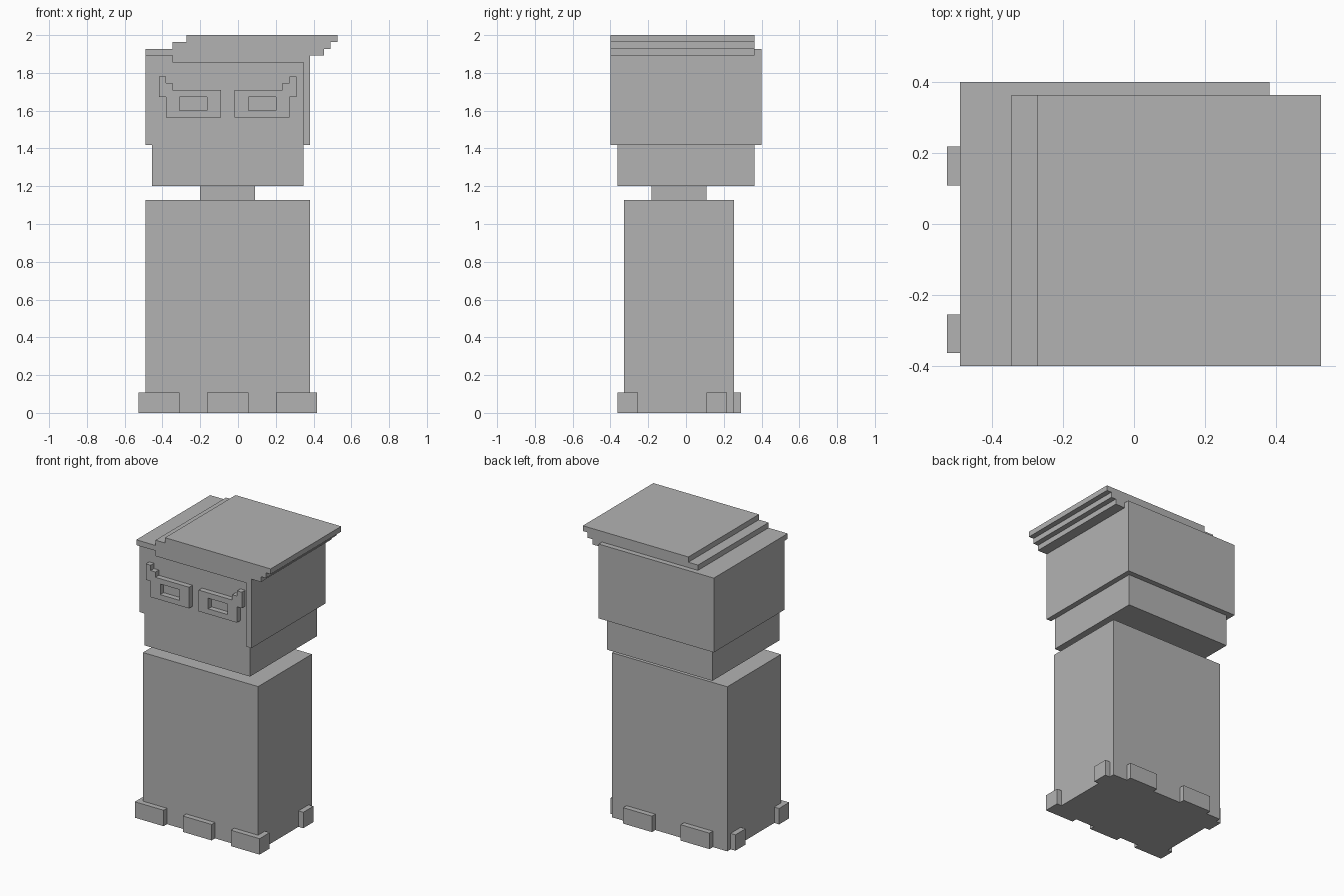
import bpy
import bmesh
from mathutils import Matrix, Vector

cube = bpy.data.objects.get("Cube")
if cube:
    bpy.data.objects.remove(cube, do_unlink=True)

U = 2 / 55  # one block unit; the model is 55 units tall

grey = bpy.data.materials.new("plain grey")
grey.use_nodes = True
colour = (0.45, 0.45, 0.45, 1)
grey.diffuse_color = colour
grey.node_tree.nodes["Principled BSDF"].inputs["Base Color"].default_value = colour


def blocks(name, *spans):
    """Make one object from boxes given as (x0, x1, y0, y1, z0, z1) in units."""
    bm = bmesh.new()
    for x0, x1, y0, y1, z0, z1 in spans:
        low, high = Vector((x0, y0, z0)) * U, Vector((x1, y1, z1)) * U
        place = Matrix.Translation((low + high) / 2) @ Matrix.Diagonal((*(high - low), 1))
        bmesh.ops.create_cube(bm, size=1, matrix=place)
    mesh = bpy.data.meshes.new(name)
    bm.to_mesh(mesh)
    bm.free()
    mesh.materials.append(grey)
    obj = bpy.data.objects.new(name, mesh)
    bpy.context.collection.objects.link(obj)
    return obj


LEFT, RIGHT = -13.5, 10.5   # sides of the body and upper head
FACE, FRINGE = -10, -11     # front planes of the face and the hair

# Body, neck and jaw
blocks("body", (LEFT, RIGHT, -9, 7, 0, 31))
blocks("neck", (-5.5, 2.5, -5, 3, 31, 33))
blocks("jaw", (LEFT + 1, RIGHT - 1, FACE, 10, 33, 39))
blocks("upper_head", (LEFT, RIGHT, FACE, 11, 39, 52))

# Hair: front fringe, sideburn, and stepped top sweeping past the side
blocks("hair_fringe", (-9.5, RIGHT, FRINGE, FACE, 51, 52))
blocks("sideburn", (RIGHT - 1, RIGHT, FRINGE, FACE, 39, 51))
blocks("hair_base", (LEFT, RIGHT, FRINGE, 11, 52, 53))
blocks("hair_overhang", (RIGHT, 12.5, FRINGE, 10, 52, 53))
blocks("hair_middle", (-9.5, 13.5, FRINGE, 10, 53, 54))
blocks("hair_top", (-7.5, 14.5, FRINGE, 10, 54, 55))


# Glasses: rectangular rims with stepped outer tips, mirrored about the nose
def rim(name, side):
    centre = -1.5
    parts = [(1, 9, 43, 44), (1, 9, 46, 47), (1, 3, 44, 46), (7, 9, 44, 46),
             (9, 10, 46, 49), (8, 9, 47, 48)]
    spans = []
    for a, b, z0, z1 in parts:
        x0, x1 = sorted((centre + side * a, centre + side * b))
        spans.append((x0, x1, FRINGE, FACE, z0, z1))
    blocks(name, *spans)


rim("right_glasses_rim", -1)
rim("left_glasses_rim", 1)

# Feet around the base
for name, x0, x1, y0, y1 in (
    ("front_right_foot", -14.5, -8.5, -10, -7),
    ("front_middle_foot", -4.5, 1.5, -10, -9),
    ("front_left_foot", 5.5, 11.5, -10, -7),
    ("side_right_foot", -14.5, LEFT, 3, 6),
    ("side_left_foot", RIGHT, 11.5, 3, 6),
    ("back_right_foot", -10.5, -4.5, 7, 8),
    ("back_left_foot", 1.5, 7.5, 7, 8),
):
    blocks(name, (x0, x1, y0, y1, 0, 3))
